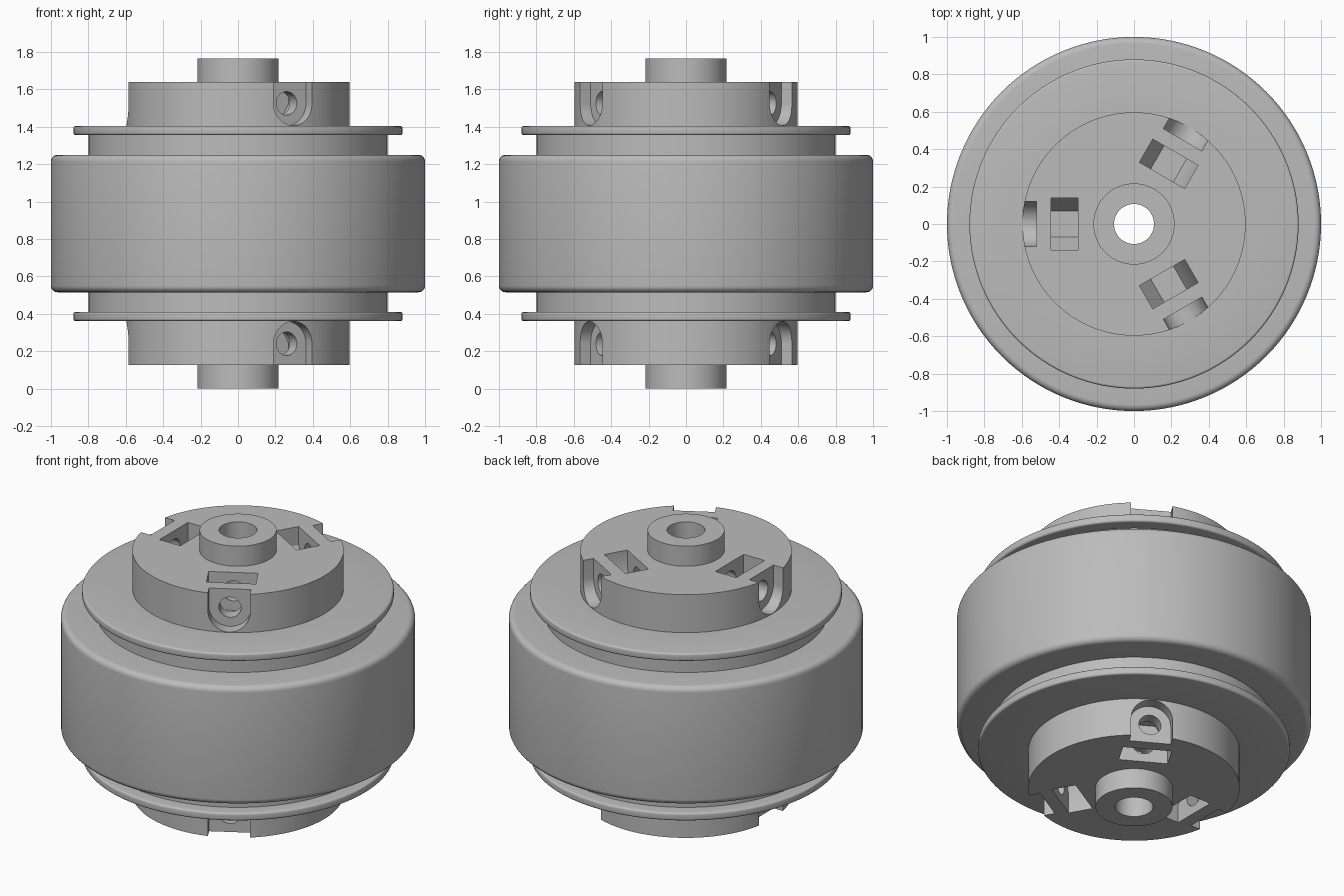
import bpy, bmesh
from math import sin, cos, pi, radians
from mathutils import Matrix

MID = 0.8825      # height of the symmetry plane
SEGMENTS = 128

cube = bpy.data.objects.get("Cube")
if cube:
    bpy.data.objects.remove(cube, do_unlink=True)

grey = bpy.data.materials.new("machined_grey")
grey.use_nodes = True
grey.diffuse_color = (0.5, 0.5, 0.5, 1)
grey.node_tree.nodes["Principled BSDF"].inputs["Base Color"].default_value = (0.5, 0.5, 0.5, 1)


def make_object(name, bm):
    bmesh.ops.recalc_face_normals(bm, faces=bm.faces)
    mesh = bpy.data.meshes.new(name)
    bm.to_mesh(mesh)
    bm.free()
    mesh.materials.append(grey)
    obj = bpy.data.objects.new(name, mesh)
    obj.location.z = MID
    bpy.context.collection.objects.link(obj)
    return obj


def activate(obj):
    bpy.ops.object.select_all(action="DESELECT")
    obj.select_set(True)
    bpy.context.view_layer.objects.active = obj


def arc(x, z, radius, start, end, steps):
    angles = [radians(start + (end - start) * i / steps) for i in range(steps + 1)]
    return [(x + radius * cos(a), z + radius * sin(a)) for a in angles]


def revolve(name, profile):
    """Turn a closed (radius, height) profile around z."""
    bm = bmesh.new()
    rings = []
    for i in range(SEGMENTS):
        a = 2 * pi * i / SEGMENTS
        rings.append([bm.verts.new((r * cos(a), r * sin(a), z)) for r, z in profile])
    n = len(profile)
    for i, ring in enumerate(rings):
        nxt = rings[(i + 1) % SEGMENTS]
        for j in range(n):
            k = (j + 1) % n
            bm.faces.new((ring[j], nxt[j], nxt[k], ring[k]))
    return make_object(name, bm)


def cut(target, outline, inner, outer, angle):
    """Cut a (sideways, height) outline running radially from inner to outer."""
    bm = bmesh.new()
    ends = [[bm.verts.new((r, s, z)) for s, z in outline] for r in (inner, outer)]
    bm.faces.new(ends[0])
    bm.faces.new(ends[1])
    for i in range(len(outline)):
        j = (i + 1) % len(outline)
        bm.faces.new((ends[0][i], ends[0][j], ends[1][j], ends[1][i]))
    bm.transform(Matrix.Rotation(radians(angle), 4, "Z"))
    cutter = make_object("cutter", bm)
    cutter.hide_render = True
    activate(target)
    mod = target.modifiers.new("cut", "BOOLEAN")
    mod.operation = "DIFFERENCE"
    mod.solver = "EXACT"
    mod.object = cutter
    bpy.ops.object.modifier_apply(modifier=mod.name)
    bpy.data.objects.remove(cutter, do_unlink=True)


def smooth(obj):
    activate(obj)
    bpy.ops.object.shade_smooth_by_angle(angle=radians(30))


# Broad wheel band with rounded rims
band = [(0.78, -0.3675)] + arc(0.965, -0.3325, 0.035, -90, 0, 6)
band += arc(0.965, 0.3325, 0.035, 0, 90, 6) + [(0.78, 0.3675)]
smooth(revolve("wheel_band", band))

# Upper half of the core: bore, boss, clamp hub, flange and neck
core = [(0.107, 0), (0.107, MID), (0.217, MID), (0.217, 0.7575),
        (0.597, 0.7575), (0.597, 0.521)]
core += arc(0.868, 0.509, 0.012, 90, 0, 4) + arc(0.868, 0.485, 0.012, 0, -90, 4)
core += [(0.80, 0.473), (0.80, 0)]
hub = revolve("hub_and_flanges", core)

# Three set screws: arched recess, nut slot and radial screw hole
SCREW_Z = 0.6425
recess = [(0.119, 1)] + arc(0, SCREW_Z, 0.119, 0, -180, 24) + [(-0.119, 1)]
nut_slot = [(0.14, 1)] + arc(0, SCREW_Z, 0.14, 0, -180, 3) + [(-0.14, 1)]
screw_hole = arc(0, SCREW_Z, 0.063, 0, 348.75, 31)
for angle in (60, 180, 300):
    cut(hub, recess, 0.52, 0.7, angle)
    cut(hub, nut_slot, 0.30, 0.443, angle)
    cut(hub, screw_hole, 0.07, 0.56, angle)

# Open the middle and mirror the core downwards
bm = bmesh.new()
bm.from_mesh(hub.data)
inner_cap = [f for f in bm.faces if all(abs(v.co.z) < 0.0001 for v in f.verts)]
bmesh.ops.delete(bm, geom=inner_cap, context="FACES")
bm.to_mesh(hub.data)
bm.free()
activate(hub)
mirror = hub.modifiers.new("mirror", "MIRROR")
mirror.use_axis = (False, False, True)
bpy.ops.object.modifier_apply(modifier=mirror.name)
smooth(hub)
